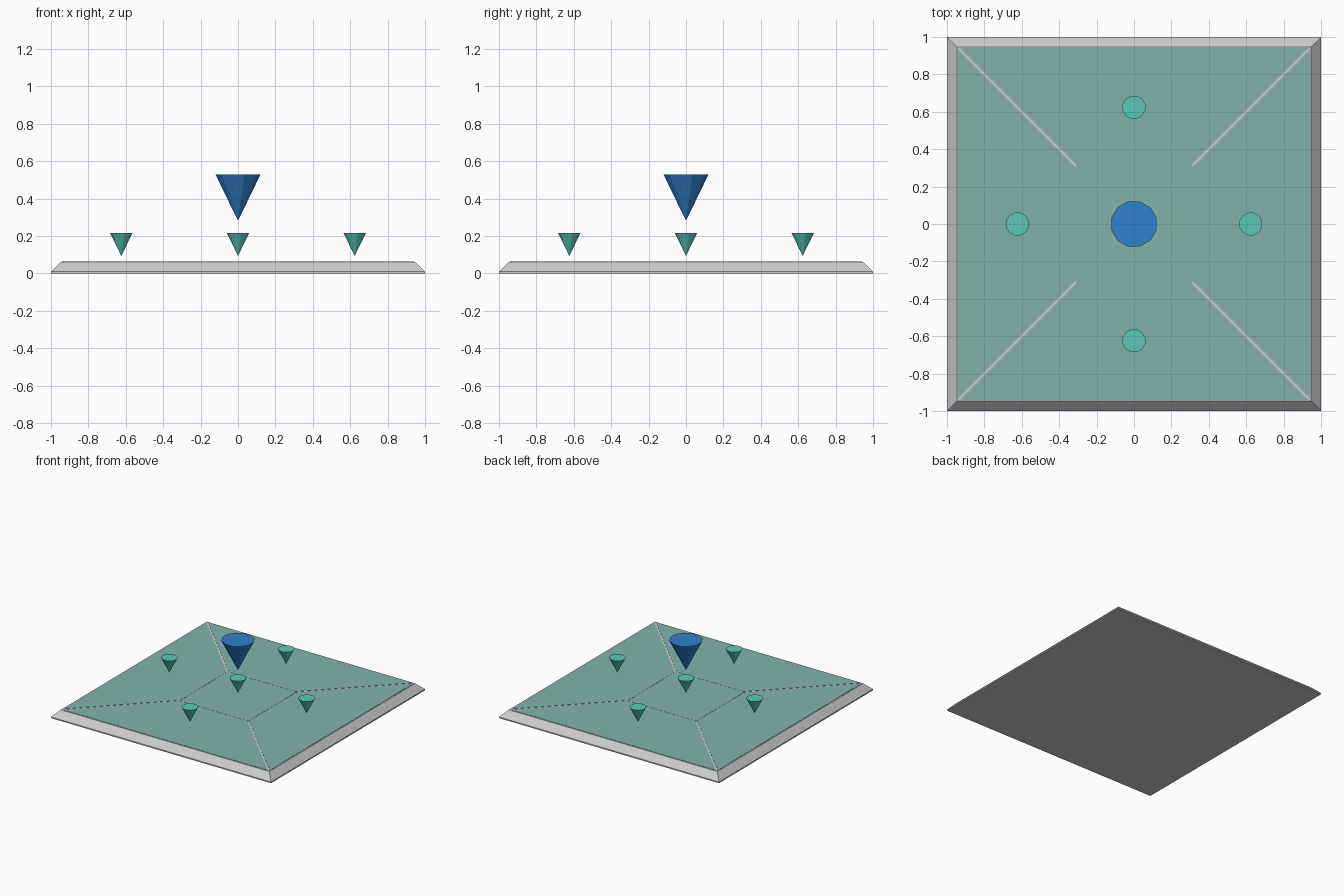
import bpy, bmesh
from math import radians
from mathutils import Matrix

if "Cube" in bpy.data.objects:
    bpy.data.objects.remove(bpy.data.objects["Cube"])


def material(name, color):
    mat = bpy.data.materials.new(name)
    mat.diffuse_color = color
    mat.use_nodes = True
    mat.node_tree.nodes["Principled BSDF"].inputs["Base Color"].default_value = mat.diffuse_color
    return mat


def finish(name, bm, mat=None):
    bmesh.ops.recalc_face_normals(bm, faces=bm.faces)
    mesh = bpy.data.meshes.new(name)
    bm.to_mesh(mesh)
    bm.free()
    obj = bpy.data.objects.new(name, mesh)
    bpy.context.collection.objects.link(obj)
    if mat:
        mesh.materials.append(mat)
    return obj


def slab(name, outline, z0, z1, mat, turn=0):
    """Flat panel extruded from a 2D outline, turned about z."""
    bm = bmesh.new()
    face = bm.faces.new([bm.verts.new((x, y, z0)) for x, y in outline])
    ext = bmesh.ops.extrude_face_region(bm, geom=[face])["geom"]
    top = [v for v in ext if isinstance(v, bmesh.types.BMVert)]
    bmesh.ops.translate(bm, verts=top, vec=(0, 0, z1 - z0))
    bm.transform(Matrix.Rotation(radians(turn), 4, 'Z'))
    return finish(name, bm, mat)


def marker(name, x, y, tip, radius, height, mat):
    """Twelve-sided cone pointing down, flats facing the axes."""
    bm = bmesh.new()
    m = (Matrix.Translation((x, y, tip + height / 2))
         @ Matrix.Rotation(radians(15), 4, 'Z'))
    bmesh.ops.create_cone(bm, cap_ends=True, segments=12, radius1=0,
                          radius2=radius, depth=height, matrix=m)
    bmesh.ops.remove_doubles(bm, verts=bm.verts, dist=1e-5)
    return finish(name, bm, mat)


panel_teal = material("panel_teal", (0.22, 0.45, 0.40, 1))
cone_teal = material("cone_teal", (0.10, 0.59, 0.47, 1))
cone_blue = material("cone_blue", (0.03, 0.22, 0.61, 1))

# Base plate: square rings with a low rim and a 45 degree chamfer
bm = bmesh.new()
rings = [[bm.verts.new((sx * r, sy * r, z))
          for sx, sy in ((-1, -1), (1, -1), (1, 1), (-1, 1))]
         for r, z in ((1, 0), (1, 0.01), (0.9475, 0.0625))]
bm.faces.new(rings[0])
bm.faces.new(rings[-1])
for low, high in zip(rings, rings[1:]):
    for i in range(4):
        j = (i + 1) % 4
        bm.faces.new((low[i], low[j], high[j], high[i]))
finish("base_plate", bm)

# Centre panel and four trapezoid panels with diagonal gaps
Z0, Z1, C = 0.060, 0.0645, 0.3125
slab("centre_panel", [(-C, -C), (C, -C), (C, C), (-C, C)], Z0, Z1, panel_teal)
for side, turn in (("front", 0), ("right", 90), ("back", 180), ("left", 270)):
    slab(side + "_panel",
         [(-0.93, -0.94), (0.93, -0.94), (0.304, -0.314), (-0.304, -0.314)],
         Z0, Z1, panel_teal, turn)

# Small floating cones over every panel, large one over the centre
for name, x, y in (("centre", 0, 0), ("front", 0, -0.624), ("back", 0, 0.624),
                   ("left", -0.624, 0), ("right", 0.624, 0)):
    marker(name + "_small_cone", x, y, 0.094, 0.0625, 0.123, cone_teal)
marker("large_cone", 0, 0, 0.282, 0.125, 0.248, cone_blue)
